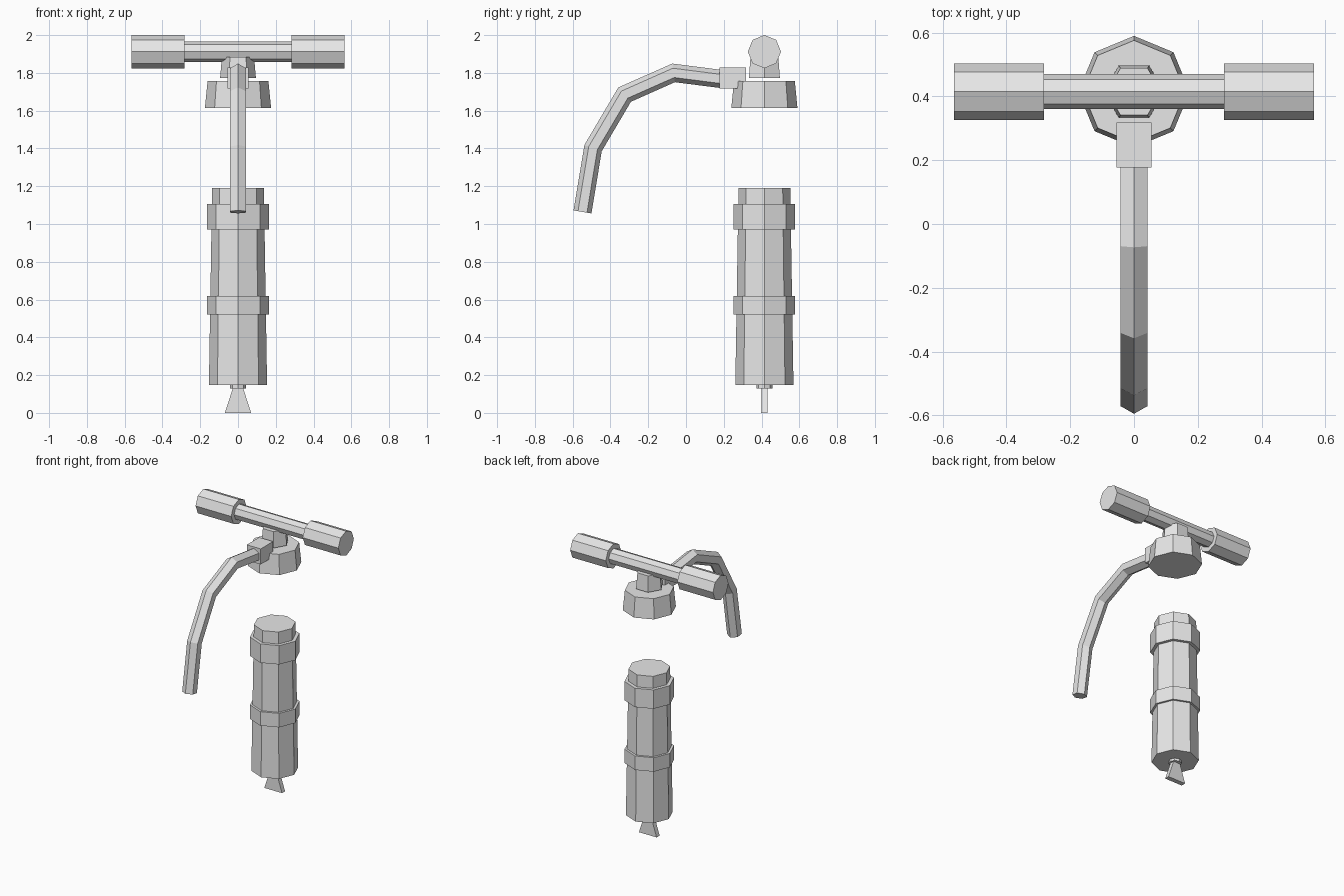
import bpy, bmesh, math
from mathutils import Vector, Matrix

old = bpy.data.objects.get("Cube")
if old:
    bpy.data.objects.remove(old, do_unlink=True)

AXIS_Y = 0.415   # shared centre line of cylinder, cap and handle

grey = bpy.data.materials.new("plain grey")
grey.use_nodes = True
grey.diffuse_color = (0.8, 0.8, 0.8, 1)
grey.node_tree.nodes["Principled BSDF"].inputs["Base Color"].default_value = (0.8, 0.8, 0.8, 1)


def finish(name, bm):
    bmesh.ops.recalc_face_normals(bm, faces=bm.faces)
    mesh = bpy.data.meshes.new(name)
    bm.to_mesh(mesh)
    bm.free()
    mesh.materials.append(grey)
    obj = bpy.data.objects.new(name, mesh)
    bpy.context.collection.objects.link(obj)
    return obj


def prism(name, low, high, r_low, r_high, sides=8):
    """Upright tapered prism on the centre line, with a vertex on +x."""
    bm = bmesh.new()
    place = Matrix.Translation((0, AXIS_Y, (low + high) / 2))
    bmesh.ops.create_cone(bm, cap_ends=True, segments=sides, radius1=r_low,
                          radius2=r_high, depth=high - low, matrix=place)
    # Put a vertex exactly on the x axis
    first = bm.verts[:][0].co - place.translation
    turn = Matrix.Rotation(-math.atan2(first.y, first.x), 3, 'Z')
    bmesh.ops.rotate(bm, verts=bm.verts, cent=place.translation, matrix=turn)
    return finish(name, bm)


def bar(name, x0, x1, radius, z=1.9125, sides=8):
    """Prism lying along x, with a vertex on top."""
    bm = bmesh.new()
    ring = [bm.verts.new((x0, AXIS_Y + radius * math.sin(i * math.tau / sides),
                          z + radius * math.cos(i * math.tau / sides))) for i in range(sides)]
    end = bm.faces.new(ring)
    out = bmesh.ops.extrude_face_region(bm, geom=[end], use_keep_orig=True)
    moved = [v for v in out["geom"] if isinstance(v, bmesh.types.BMVert)]
    bmesh.ops.translate(bm, verts=moved, vec=(x1 - x0, 0, 0))
    return finish(name, bm)


def box(name, centre, size):
    bm = bmesh.new()
    bmesh.ops.create_cube(bm, size=1, matrix=Matrix.Translation(centre)
                          @ Matrix.Diagonal((*size, 1)))
    return bm if name is None else finish(name, bm)


def tube(name, path, radius, sides=6):
    """Mitred sweep along a path in the yz plane, ridge on the outside."""
    bm = bmesh.new()
    pts = [Vector((0, y, z)) for y, z in path]
    rings = []
    for i, p in enumerate(pts):
        before = (p - pts[i - 1]).normalized() if i else None
        after = (pts[i + 1] - p).normalized() if i < len(pts) - 1 else None
        before, after = before or after, after or before
        along = (before + after).normalized()
        up = Vector((0, -along.z, along.y)) / along.dot(before)
        rings.append([bm.verts.new(p + radius * (math.cos(a) * up + Vector((math.sin(a), 0, 0))))
                      for a in (k * math.tau / sides for k in range(sides))])
    for a, b in zip(rings, rings[1:]):
        for k in range(sides):
            n = (k + 1) % sides
            bm.faces.new((a[k], a[n], b[n], b[k]))
    bm.faces.new(rings[0])
    bm.faces.new(rings[-1])
    return finish(name, bm)


# Lower cylinder with its two bands
prism("cylinder_body", 0.147, 1.19, 0.154, 0.137)
prism("lower_band", 0.52, 0.62, 0.163, 0.163)
prism("upper_band", 0.97, 1.105, 0.163, 0.163)

# Flared foot plate under the cylinder
prism("foot_collar", 0.13, 0.15, 0.043, 0.043)
foot = box(None, (0, AXIS_Y, 0.066), (0.14, 0.034, 0.132))
for v in foot.verts:
    if v.co.z > 0.066:
        v.co.x *= 0.38
finish("foot_plate", foot)

# Cap, handle stem and cross handle
prism("cap", 1.615, 1.757, 0.175, 0.161)
prism("handle_stem", 1.772, 1.885, 0.095, 0.085, sides=6)
bar("handle_bar", -0.3, 0.3, 0.055)
for side, sign in (("right", -1), ("left", 1)):
    bar(side + "_grip", sign * 0.283, sign * 0.565, 0.088)

# Curved spout with its square socket
box("spout_socket", (0, 0.248, 1.772), (0.11, 0.14, 0.111))
tube("spout", [(0.2, 1.766), (-0.066, 1.8), (-0.325, 1.685),
               (-0.492, 1.402), (-0.548, 1.064)], 0.048)
